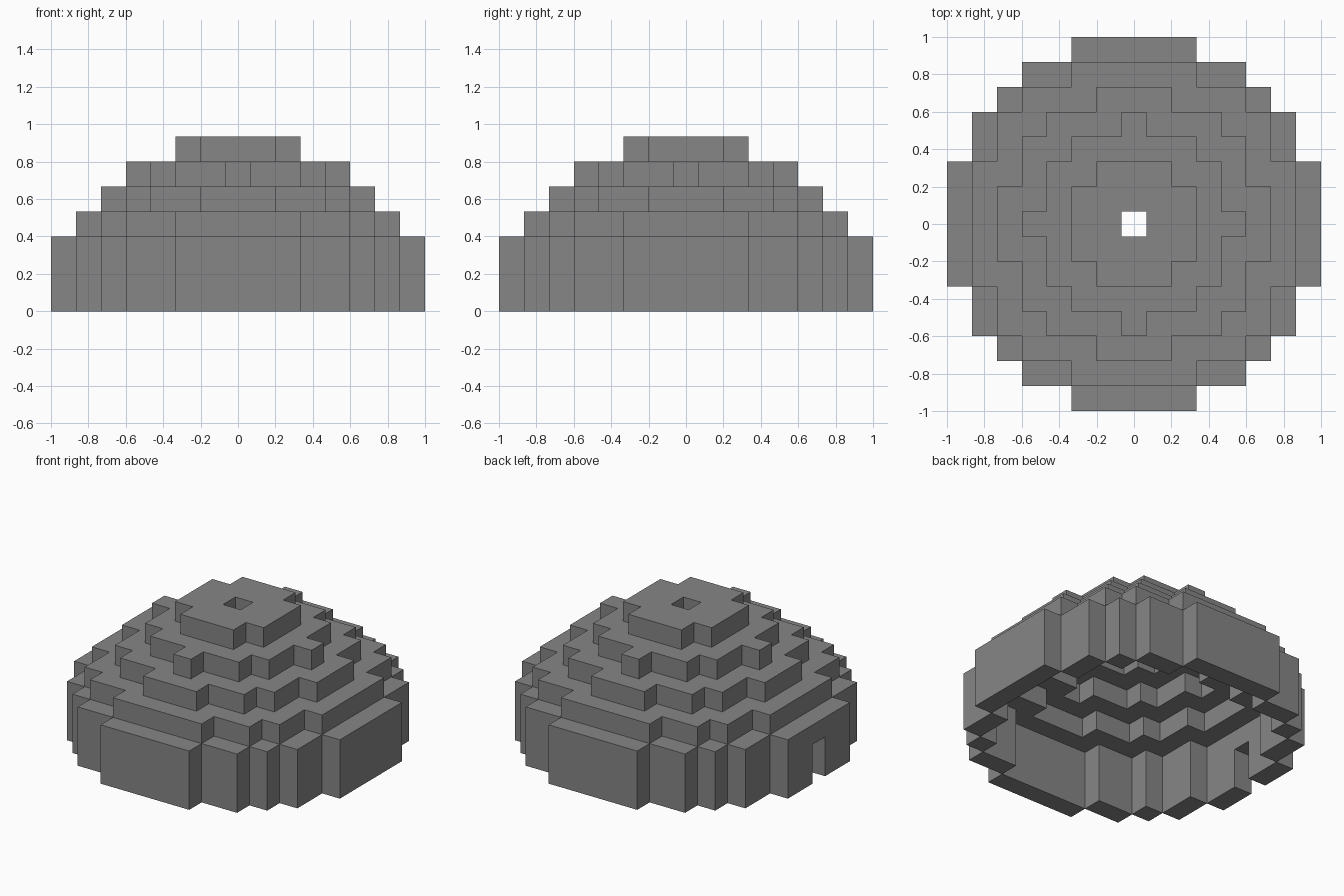
import bpy
import bmesh
from mathutils import Vector

cube = bpy.data.objects.get("Cube")
if cube:
    bpy.data.objects.remove(cube, do_unlink=True)

BLOCK = 2 / 15  # edge length of one block

# Plain stone grey
stone = bpy.data.materials.new("stone_grey")
stone.use_nodes = True
grey = (0.24, 0.24, 0.24, 1)
stone.diffuse_color = grey
bsdf = stone.node_tree.nodes["Principled BSDF"]
bsdf.inputs["Base Color"].default_value = grey
bsdf.inputs["Roughness"].default_value = 0.9


def disc(reach):
    """Cells of a stepped disc; reach[i] is how far column i extends."""
    n = len(reach) - 1
    return {(x, y) for x in range(-n, n + 1)
            for y in range(-reach[abs(x)], reach[abs(x)] + 1)}


def build_blocks(name, cells):
    """Join blocks into one mesh, keeping only the exposed faces."""
    bm = bmesh.new()
    for cell in cells:
        for axis in range(3):
            for sign in (-1, 1):
                n = Vector((0, 0, 0))
                n[axis] = sign
                if tuple(int(c + d) for c, d in zip(cell, n)) in cells:
                    continue
                u = Vector((n.y, n.z, n.x))
                v = n.cross(u)
                mid = Vector(cell) + Vector((0, 0, 0.5)) + n / 2
                corners = [mid + (u * a + v * b) / 2
                           for a, b in ((-1, -1), (1, -1), (1, 1), (-1, 1))]
                bm.faces.new([bm.verts.new(c * BLOCK) for c in corners])
    bmesh.ops.remove_doubles(bm, verts=bm.verts, dist=BLOCK / 100)
    mesh = bpy.data.meshes.new(name)
    bm.to_mesh(mesh)
    bm.free()
    mesh.materials.append(stone)
    obj = bpy.data.objects.new(name, mesh)
    bpy.context.collection.objects.link(obj)
    return obj


# Stepped tiers from the ground up: name, levels, outline
tiers = [
    ("base_wall", range(0, 3), disc([7, 7, 7, 6, 6, 5, 4, 2])),
    ("lower_ring", range(3, 4), disc([6, 6, 6, 5, 5, 4, 2])),
    ("middle_ring", range(4, 5), disc([5, 5, 4, 4, 3, 1])),
    ("upper_ring", range(5, 6), disc([4, 3, 3, 2, 0])),
    ("roof_cap", range(6, 7), disc([2, 2, 1])),
]
smoke_hole = {(0, 0)}
doorway = {(-7, 0, 0), (-7, 0, 1)}

# Each tier is hollowed by the outline of the tier above it
inner = [outline for _, _, outline in tiers[1:]] + [smoke_hole]
for (name, levels, outline), hollow in zip(tiers, inner):
    cells = {(x, y, z) for x, y in outline - hollow for z in levels}
    build_blocks(name, cells - doorway)
